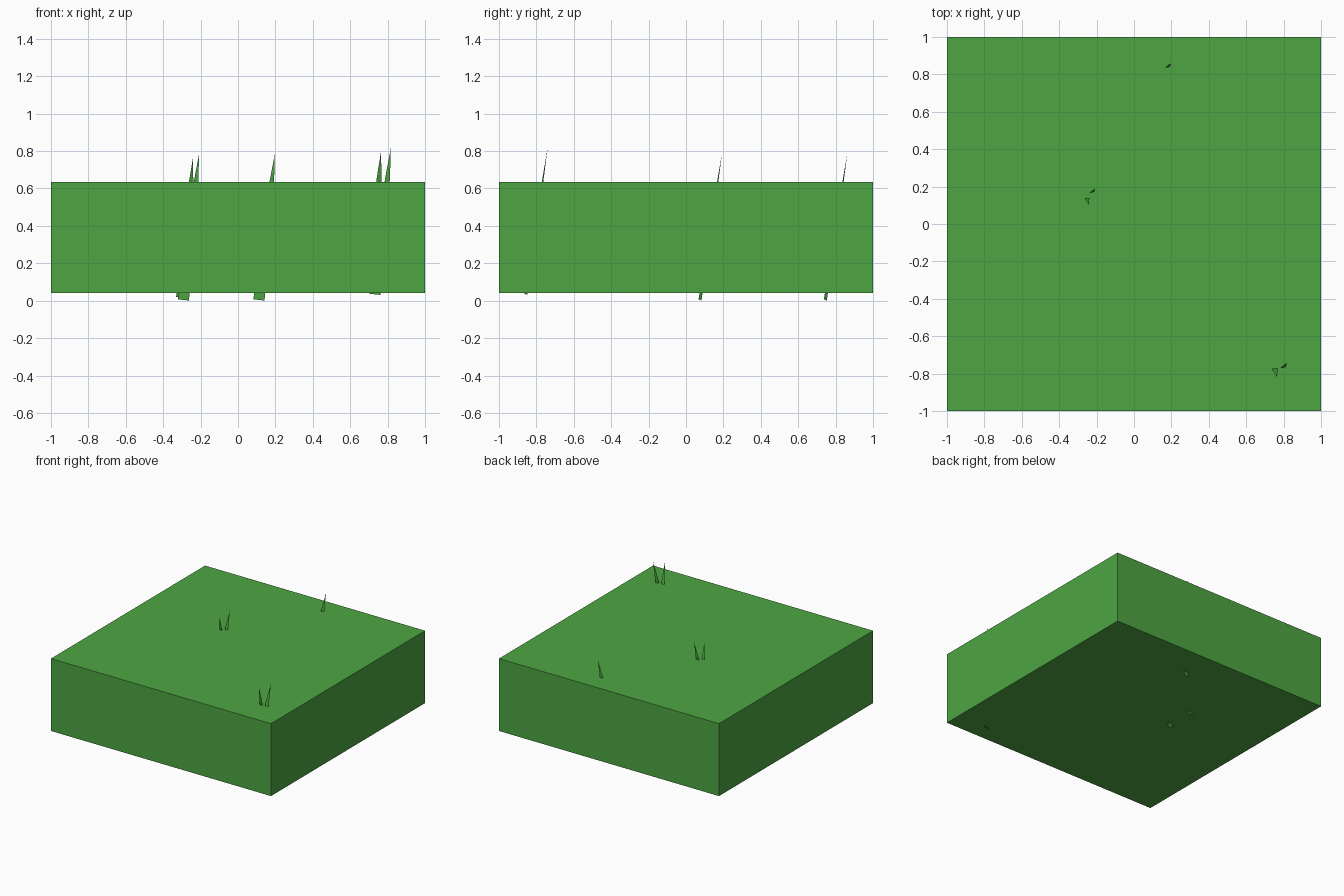
import bpy, bmesh
from mathutils import Vector

if "Cube" in bpy.data.objects:
    bpy.data.objects.remove(bpy.data.objects["Cube"])


def material(name, color):
    m = bpy.data.materials.new(name)
    m.diffuse_color = color
    m.use_nodes = True
    m.node_tree.nodes["Principled BSDF"].inputs["Base Color"].default_value = m.diffuse_color
    return m


green = material("grass_green", (0.075, 0.38, 0.055, 1))


def add_object(name, bm):
    me = bpy.data.meshes.new(name)
    bm.to_mesh(me)
    bm.free()
    me.materials.append(green)
    ob = bpy.data.objects.new(name, me)
    bpy.context.collection.objects.link(ob)
    return ob


# Solid turf block
bm = bmesh.new()
bmesh.ops.create_cube(bm, size=1)
bmesh.ops.scale(bm, vec=(2, 2, 0.595), verts=bm.verts)
bmesh.ops.translate(bm, vec=(0, 0, 0.3375), verts=bm.verts)
add_object("turf_block", bm)


def blade(name, base, tip, side):
    """Flat tapering grass blade running from base to tip."""
    base, tip, side = Vector(base), Vector(tip), Vector(side).normalized()
    bm = bmesh.new()
    rows = []
    for t, half in ((0, 0.031), (0.8, 0.013)):
        c = base.lerp(tip, t)
        rows.append([bm.verts.new(c - side * half), bm.verts.new(c + side * half)])
    end = bm.verts.new(tip)
    (a, b), (c, d) = rows
    bm.faces.new((a, b, d, c))
    bm.faces.new((c, d, end))
    add_object(name, bm)


# Blades leaning to the back right, then those leaning to the front
right_side, front_side = (0.96, 0.25, -0.1), (1, 0, 0)
tufts = [
    ((0.112, 0.745, 0.004), (0.197, 0.862, 0.785), right_side),
    ((-0.292, 0.075, 0.004), (-0.208, 0.192, 0.785), right_side),
    ((0.732, -0.857, 0.034), (0.817, -0.74, 0.815), right_side),
    ((-0.30, 0.305, 0.02), (-0.24, 0.10, 0.77), front_side),
    ((0.71, -0.61, 0.055), (0.765, -0.82, 0.80), front_side),
]
for i, (base, tip, side) in enumerate(tufts, 1):
    blade(f"grass_blade_{i}", base, tip, side)
